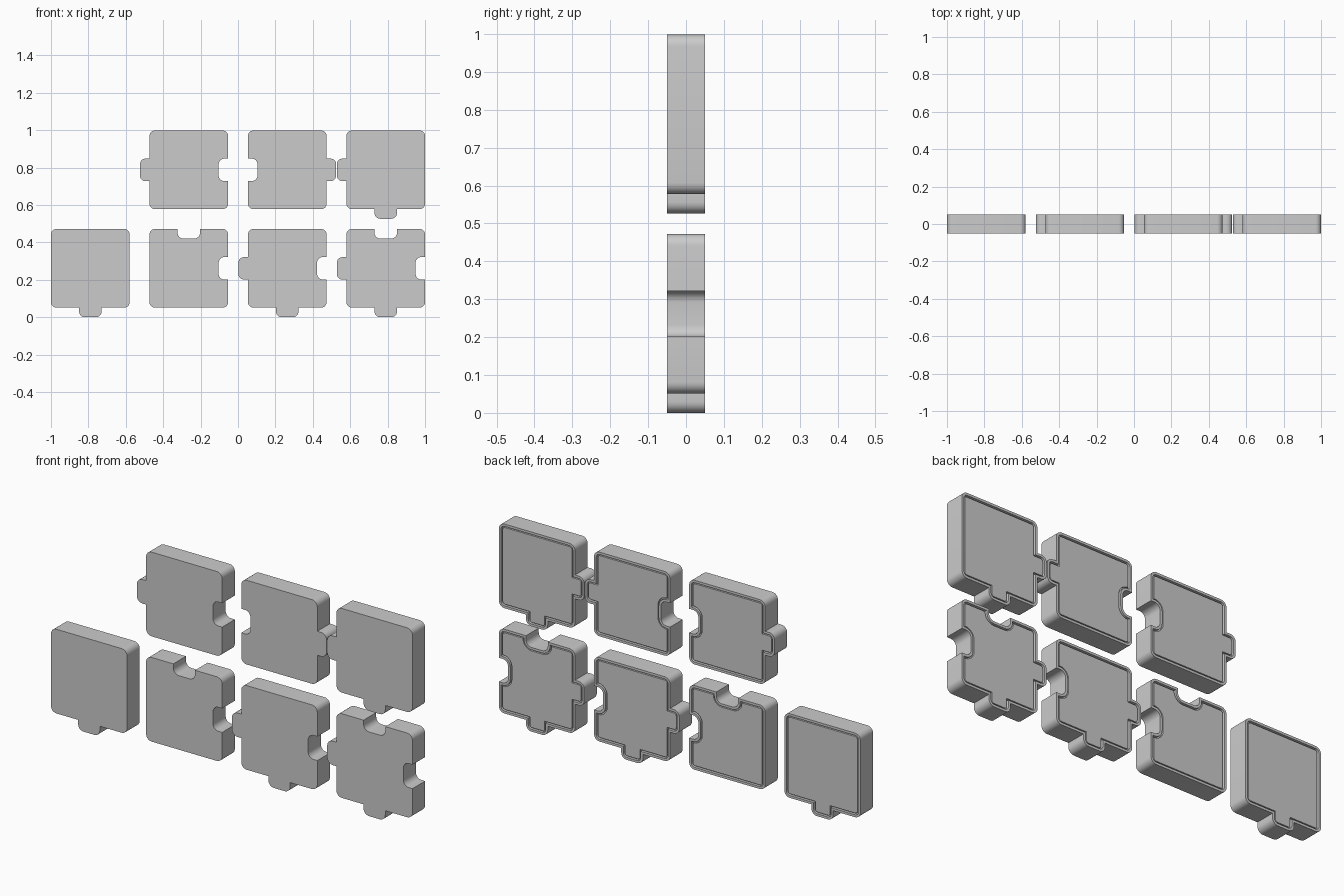
import bpy, bmesh, math
from mathutils import Vector, Matrix

if "Cube" in bpy.data.objects:
    bpy.data.objects.remove(bpy.data.objects["Cube"])

SIZE, PITCH, TAB, HALF_TAB = 0.421, 0.5265, 0.051, 0.06
RADIUS, DEPTH, SEGS = 0.03, 0.05, 6
H = SIZE / 2


def outline(sides):
    """Corner list for sides (bottom, right, top, left): 1 tab, -1 socket, 0 flat."""
    pts = []
    for k, kind in enumerate(sides):
        rot = Matrix.Rotation(k * math.pi / 2, 2)
        side = [(-H, -H, RADIUS)]
        if kind:
            e = -H - kind * TAB
            side += [(-HALF_TAB, -H, 0), (-HALF_TAB, e, RADIUS),
                     (HALF_TAB, e, RADIUS), (HALF_TAB, -H, 0)]
        pts += [(rot @ Vector((x, z)), r) for x, z, r in side]
    return pts


def fillet(corners):
    """Round the right-angled corners that carry a radius."""
    out = []
    for i, (p, r) in enumerate(corners):
        if not r:
            out.append(p)
            continue
        a = (corners[i - 1][0] - p).normalized()
        b = (corners[(i + 1) % len(corners)][0] - p).normalized()
        for s in range(SEGS + 1):
            t = s / SEGS * math.pi / 2
            out.append(p + a * r * (1 - math.sin(t)) + b * r * (1 - math.cos(t)))
    return out


def make_piece(name, col, row, sides):
    bm = bmesh.new()
    face = bm.faces.new([bm.verts.new((p.x, -DEPTH, p.y)) for p in fillet(outline(sides))])
    ext = bmesh.ops.extrude_face_region(bm, geom=[face], use_keep_orig=True)
    back = next(g for g in ext["geom"] if isinstance(g, bmesh.types.BMFace))
    for v in back.verts:
        v.co.y = DEPTH
    bmesh.ops.recalc_face_normals(bm, faces=bm.faces[:])
    # back: narrow rim, groove, then inset panel
    for inset, y in ((0.012, DEPTH), (0.0005, DEPTH - 0.012),
                     (0.006, DEPTH - 0.012), (0.0005, DEPTH - 0.003)):
        bmesh.ops.inset_region(bm, faces=[back], thickness=inset, use_even_offset=True)
        for v in back.verts:
            v.co.y = y
    mesh = bpy.data.meshes.new(name)
    bm.to_mesh(mesh)
    bm.free()
    ob = bpy.data.objects.new(name, mesh)
    ob.location = (-1 + H + col * PITCH, 0, TAB + H + row * PITCH)
    bpy.context.collection.objects.link(ob)
    bpy.ops.object.select_all(action='DESELECT')
    ob.select_set(True)
    bpy.context.view_layer.objects.active = ob
    bpy.ops.object.shade_smooth_by_angle(angle=math.radians(30))


# column, row, (bottom, right, top, left)
PIECES = [
    (0, 0, (1, 0, 0, 0)),
    (1, 0, (0, -1, -1, 0)),
    (2, 0, (1, -1, 0, 1)),
    (3, 0, (1, -1, -1, 1)),
    (1, 1, (0, -1, 0, 1)),
    (2, 1, (0, 1, 0, -1)),
    (3, 1, (1, 0, 0, 1)),
]
for col, row, sides in PIECES:
    make_piece(f"puzzle_piece_{'upper' if row else 'lower'}_{col + 1}", col, row, sides)
